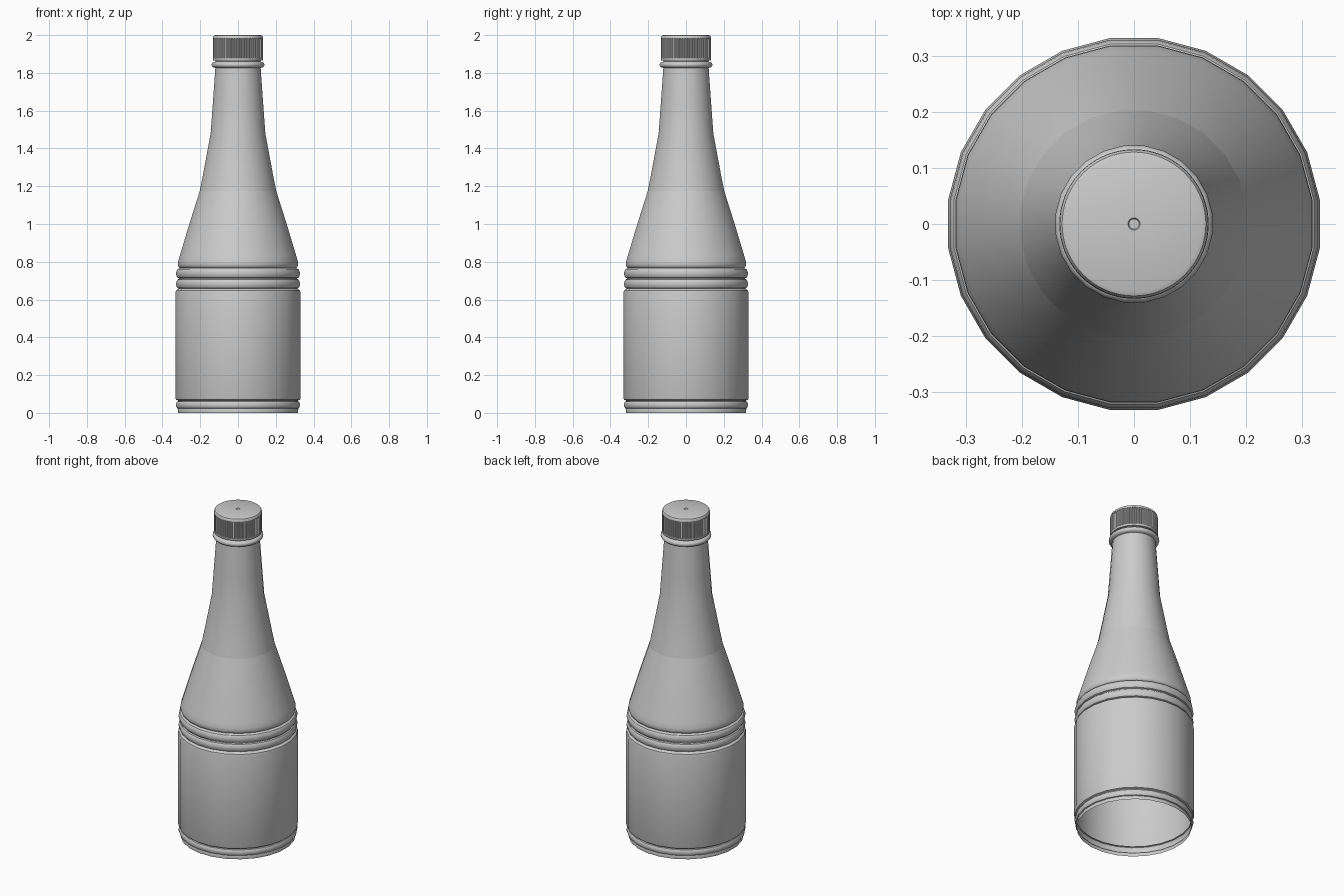
import bpy, bmesh, math

cube = bpy.data.objects.get("Cube")
if cube:
    bpy.data.objects.remove(cube, do_unlink=True)

grey = bpy.data.materials.new("light_grey")
grey.use_nodes = True
colour = (0.6, 0.6, 0.6, 1)
grey.diffuse_color = colour
grey.node_tree.nodes["Principled BSDF"].inputs["Base Color"].default_value = colour


def bead(r, bulge, z0, z1, steps=6):
    """Half-round moulding between two heights."""
    pts = []
    for k in range(steps + 1):
        a = math.pi * k / steps
        pts.append((r + bulge * math.sin(a), (z0 + z1) / 2 - (z1 - z0) / 2 * math.cos(a)))
    return pts


def lathe(name, profile, sides=24, angle=35):
    """Turn (radius, z, optional rib depth) points around the z axis."""
    bm = bmesh.new()
    rings = []
    for p in profile:
        r, z = p[:2]
        depth = p[2] if len(p) > 2 else 0
        if r == 0:
            rings.append([bm.verts.new((0, 0, z))] * sides)
            continue
        ring = []
        for i in range(sides):
            a = 2 * math.pi * (i + 0.5) / sides
            q = r - depth * ((i // 2) % 2)
            ring.append(bm.verts.new((q * math.cos(a), q * math.sin(a), z)))
        rings.append(ring)
    for low, high in zip(rings, rings[1:]):
        for i in range(sides):
            j = (i + 1) % sides
            corners = [low[i], low[j], high[j], high[i]]
            bm.faces.new(list(dict.fromkeys(corners)))
    mesh = bpy.data.meshes.new(name)
    bm.to_mesh(mesh)
    bm.free()
    mesh.materials.append(grey)
    ob = bpy.data.objects.new(name, mesh)
    bpy.context.collection.objects.link(ob)
    bpy.ops.object.select_all(action='DESELECT')
    ob.select_set(True)
    bpy.context.view_layer.objects.active = ob
    bpy.ops.object.shade_smooth_by_angle(angle=math.radians(angle))
    return ob


# Open foot with one moulded ring, straight wall and two shoulder rings
lathe("bottle_body",
      [(0.320, 0), (0.322, 0.018)]
      + bead(0.320, 0.011, 0.022, 0.062)
      + [(0.322, 0.066), (0.331, 0.070), (0.334, 0.078),
         (0.334, 0.636), (0.331, 0.648), (0.322, 0.655)]
      + bead(0.316, 0.015, 0.658, 0.709)
      + bead(0.316, 0.015, 0.713, 0.764)
      + [(0.310, 0.767)])

# Sloping shoulder with a rounded lower edge
lathe("bottle_shoulder",
      [(0.310, 0.767), (0.317, 0.772), (0.321, 0.783), (0.320, 0.800),
       (0.312, 0.828), (0.260, 1.000), (0.204, 1.175)])

# Tapering neck, collar ring and the mouth under the cap
lathe("bottle_neck",
      [(0.204, 1.175), (0.189, 1.250), (0.146, 1.480), (0.135, 1.630), (0.121, 1.826)]
      + bead(0.126, 0.015, 1.828, 1.858)
      + [(0.120, 1.860), (0.120, 1.880)])

# Ribbed screw cap with a rounded top and a small centre dimple
lathe("screw_cap",
      [(0.118, 1.866), (0.132, 1.866), (0.133, 1.870), (0.133, 1.878),
       (0.133, 1.879, 0.005), (0.133, 1.980, 0.005), (0.133, 1.981),
       (0.132, 1.990), (0.128, 1.997), (0.121, 2.0),
       (0.011, 2.0), (0.009, 1.997), (0, 1.997)], sides=240)
